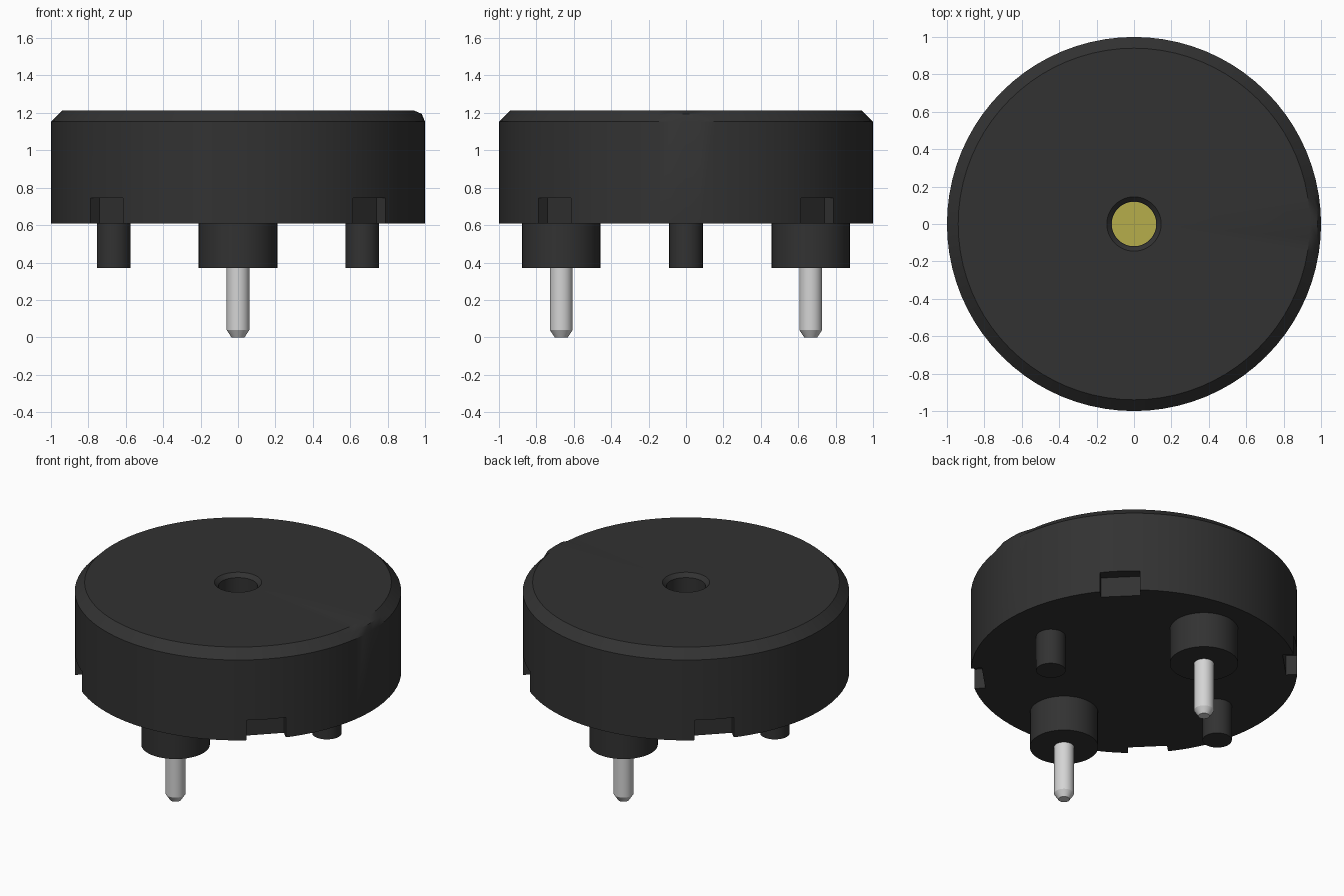
import bpy, math
from math import cos, sin, pi, radians

if "Cube" in bpy.data.objects:
    bpy.data.objects.remove(bpy.data.objects["Cube"], do_unlink=True)


def material(name, rgb):
    m = bpy.data.materials.new(name)
    m.use_nodes = True
    m.diffuse_color = (*rgb, 1)
    m.node_tree.nodes["Principled BSDF"].inputs["Base Color"].default_value = (*rgb, 1)
    return m


black = material("black plastic", (0.032, 0.032, 0.032))
brass = material("brass", (0.47, 0.42, 0.07))
metal = material("pin metal", (0.66, 0.66, 0.66))


def select(ob):
    bpy.ops.object.select_all(action='DESELECT')
    ob.select_set(True)
    bpy.context.view_layer.objects.active = ob


def smooth(ob):
    select(ob)
    bpy.ops.object.shade_smooth_by_angle(angle=radians(30))


def lathe(name, profile, mat, x=0, y=0, n=32):
    """Closed solid turned from (radius, z) rings, listed bottom to top."""
    verts = [(x + r * cos(2 * pi * i / n), y + r * sin(2 * pi * i / n), z)
             for r, z in profile for i in range(n)]
    faces = [(k * n + i, k * n + (i + 1) % n, (k + 1) * n + (i + 1) % n, (k + 1) * n + i)
             for k in range(len(profile) - 1) for i in range(n)]
    last = (len(profile) - 1) * n
    faces += [tuple(reversed(range(n))), tuple(range(last, last + n))]
    me = bpy.data.meshes.new(name)
    me.from_pydata(verts, [], faces)
    me.materials.append(mat)
    ob = bpy.data.objects.new(name, me)
    bpy.context.collection.objects.link(ob)
    return ob


# Round case with bevelled rim and a countersunk sound hole
BASE, TOP, DISC = 0.61, 1.213, 1.0
case = lathe("case", [(1, BASE), (1, 1.153), (0.97, 1.183), (0.94, TOP),
                      (0.145, TOP), (0.12, TOP - 0.025), (0.12, DISC)], black, n=80)

# Slight swelling of the rim bevel on the left side
for v in case.data.vertices:
    if abs(v.co.z - 1.183) < 0.001 and v.co.x > 0 and abs(v.co.y) < 0.15:
        v.co.x += 0.012
        v.co.z += 0.012

# Four notches around the lower edge
for k in range(4):
    a = pi / 4 + k * pi / 2
    bpy.ops.mesh.primitive_cube_add(size=1, location=(1.025 * cos(a), 1.025 * sin(a), BASE + 0.035),
                                    rotation=(0, 0, a))
    cutter = bpy.context.object
    cutter.scale = (0.2, 0.245, 0.2)
    cutter.hide_render = True
    select(case)
    mod = case.modifiers.new("notch", 'BOOLEAN')
    mod.operation = 'DIFFERENCE'
    mod.solver = 'EXACT'
    mod.object = cutter
    bpy.ops.object.modifier_apply(modifier=mod.name)
    bpy.data.objects.remove(cutter, do_unlink=True)
smooth(case)

# Brass sounder disc seen through the hole
lathe("sounder_disc", [(0.119, DISC - 0.005), (0.119, DISC + 0.004)], brass)

# Bosses with pins at front and back, support pegs at the sides
for side, s in (("front", -1), ("back", 1)):
    smooth(lathe(side + "_boss", [(0.21, 0.37), (0.21, BASE + 0.01)], black, y=s * 0.667, n=40))
    smooth(lathe(side + "_pin", [(0.035, 0), (0.061, 0.04), (0.061, 0.38)], metal, y=s * 0.667))
for side, s in (("right", -1), ("left", 1)):
    smooth(lathe(side + "_peg", [(0.09, 0.37), (0.09, BASE + 0.01)], black, x=s * 0.665))
